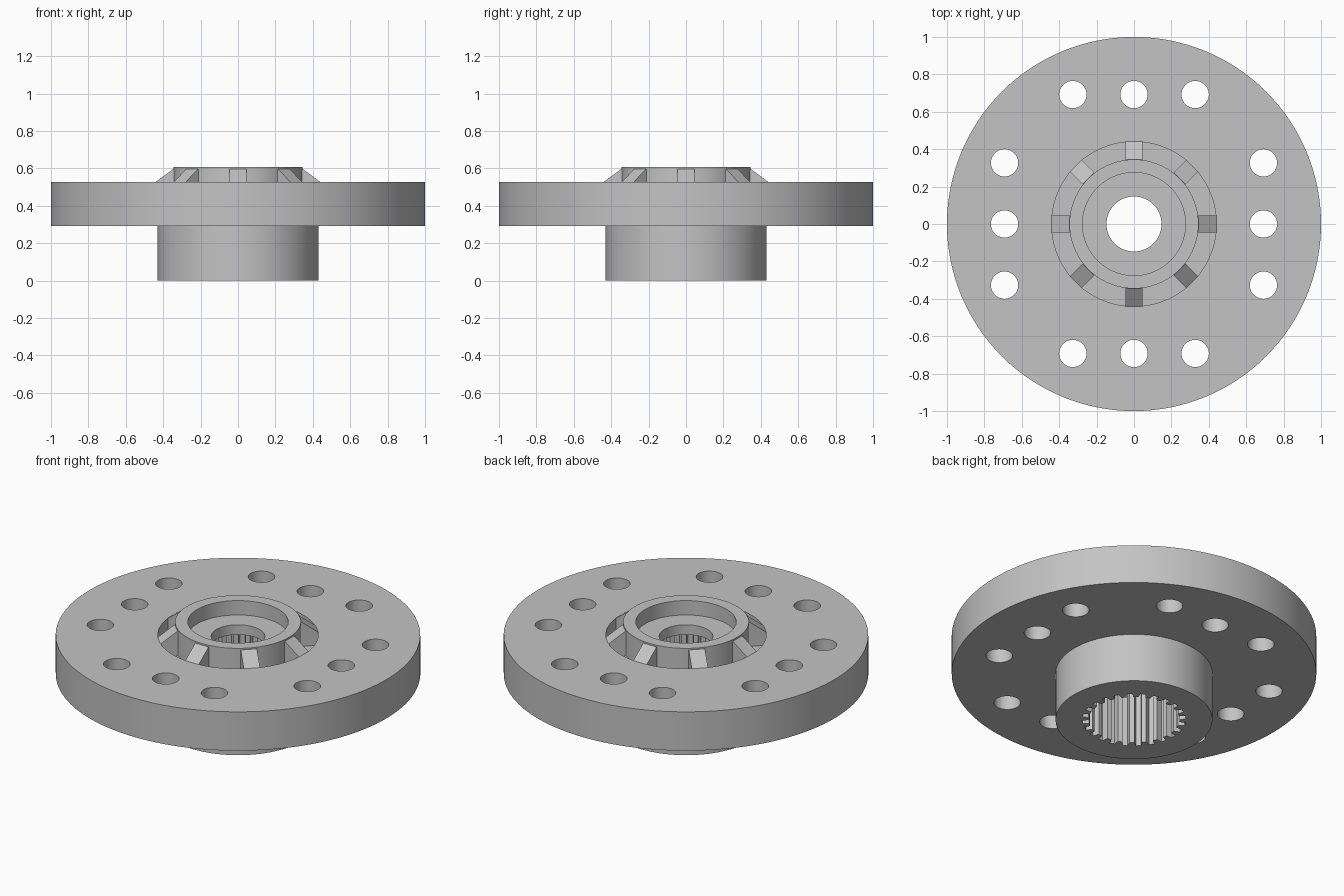
import bpy, bmesh, math
from mathutils import Matrix, Vector

cube = bpy.data.objects.get("Cube")
if cube:
    bpy.data.objects.remove(cube, do_unlink=True)

steel = bpy.data.materials.new("grey_steel")
steel.use_nodes = True
GREY = (0.55, 0.55, 0.55, 1)
steel.diffuse_color = GREY
steel.node_tree.nodes["Principled BSDF"].inputs["Base Color"].default_value = GREY


def make_object(name, bm):
    bmesh.ops.recalc_face_normals(bm, faces=bm.faces[:])
    mesh = bpy.data.meshes.new(name)
    bm.to_mesh(mesh)
    bm.free()
    mesh.materials.append(steel)
    obj = bpy.data.objects.new(name, mesh)
    bpy.context.collection.objects.link(obj)
    return obj


def lathe(name, profile, segments=128):
    """Revolve a closed (radius, height) outline around z."""
    bm = bmesh.new()
    rings = []
    for i in range(segments):
        a = math.tau * i / segments
        rings.append([bm.verts.new((r * math.cos(a), r * math.sin(a), z)) for r, z in profile])
    for i in range(segments):
        a, b = rings[i], rings[(i + 1) % segments]
        for j in range(len(profile)):
            k = (j + 1) % len(profile)
            bm.faces.new((a[j], b[j], b[k], a[k]))
    return make_object(name, bm)


def prism(bm, outline, direction):
    """Extrude a closed outline into a solid."""
    face = bm.faces.new([bm.verts.new(p) for p in outline])
    new = bmesh.ops.extrude_face_region(bm, geom=[face])["geom"]
    bmesh.ops.translate(bm, vec=direction, verts=[v for v in new if isinstance(v, bmesh.types.BMVert)])


def cut(target, bm, name):
    cutter = make_object(name, bm)
    cutter.hide_render = True
    mod = target.modifiers.new(name, "BOOLEAN")
    mod.operation = "DIFFERENCE"
    mod.solver = "EXACT"
    mod.object = cutter
    bpy.context.view_layer.objects.active = target
    bpy.ops.object.modifier_apply(modifier=mod.name)
    bpy.data.objects.remove(cutter, do_unlink=True)


# Flange, lower hub, raised collar, recessed groove and stepped bore
body = lathe("flange_hub", [
    (0.147, 0), (0.43, 0), (0.43, 0.293), (1, 0.293), (1, 0.528),
    (0.44, 0.528), (0.44, 0.45), (0.345, 0.45), (0.345, 0.607),
    (0.275, 0.607), (0.275, 0.52), (0.147, 0.52)])

# Bolt holes: three on each of four sides
bm = bmesh.new()
for side in range(4):
    turn = Matrix.Rotation(side * math.pi / 2, 4, "Z")
    for x in (-0.327, 0, 0.327):
        bmesh.ops.create_cone(bm, cap_ends=True, segments=40, radius1=0.073, radius2=0.073, depth=0.6,
                              matrix=turn @ Matrix.Translation((x, 0.692, 0.41)))
cut(body, bm, "bolt_hole_cutter")

# Internal spline in the lower bore
TEETH = 24
bm = bmesh.new()
outline = []
for i in range(TEETH):
    for step, r in ((-0.3, 0.25), (-0.2, 0.285), (0.2, 0.285), (0.3, 0.25)):
        a = math.tau * (i + step) / TEETH
        outline.append((r * math.cos(a), r * math.sin(a), -0.1))
prism(bm, outline, Vector((0, 0, 0.56)))
cut(body, bm, "spline_cutter")

# Sloping ribs bridging the groove
bm = bmesh.new()
for i in range(8):
    turn = Matrix.Rotation(i * math.pi / 4, 4, "Z")
    side = [(0.335, 0.45), (0.44, 0.45), (0.44, 0.528), (0.345, 0.598), (0.335, 0.598)]
    prism(bm, [turn @ Vector((r, -0.045, z)) for r, z in side], turn @ Vector((0, 0.09, 0)))
make_object("collar_ribs", bm)

# Smooth round walls, sharp edges kept
bpy.ops.object.select_all(action="DESELECT")
body.select_set(True)
bpy.context.view_layer.objects.active = body
bpy.ops.object.shade_smooth_by_angle(angle=math.radians(25))
